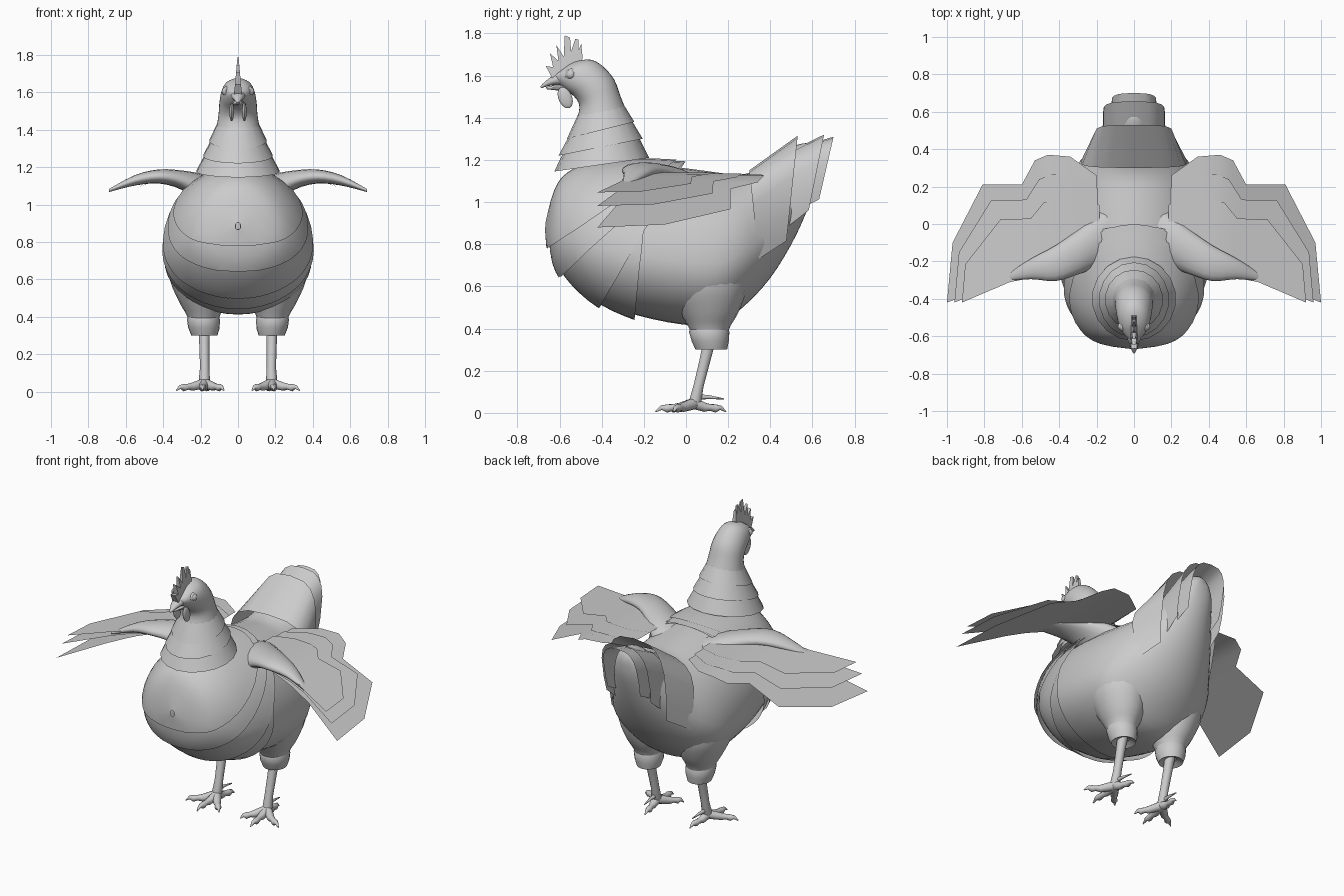
import bpy, bmesh
from math import sin, cos, pi, radians
from mathutils import Vector

cube = bpy.data.objects.get("Cube")
if cube:
    bpy.data.objects.remove(cube, do_unlink=True)


def finish(name, bm, mirror=False, angle=40, fix=True):
    if fix:
        bmesh.ops.recalc_face_normals(bm, faces=bm.faces)
    mesh = bpy.data.meshes.new(name)
    bm.to_mesh(mesh)
    bm.free()
    obj = bpy.data.objects.new(name, mesh)
    bpy.context.collection.objects.link(obj)
    bpy.ops.object.select_all(action='DESELECT')
    obj.select_set(True)
    bpy.context.view_layer.objects.active = obj
    bpy.ops.object.shade_smooth_by_angle(angle=radians(angle))
    if mirror:
        obj.modifiers.new("Mirror", 'MIRROR').use_mirror_merge = False
    return obj


def loft_mesh(rings, closed=True, caps=True):
    bm = bmesh.new()
    rows = [[bm.verts.new(p) for p in ring] for ring in rings]
    n = len(rows[0])
    for a, b in zip(rows, rows[1:]):
        for i in range(n if closed else n - 1):
            j = (i + 1) % n
            bm.faces.new((a[i], a[j], b[j], b[i]))
    if caps and closed:
        bm.faces.new(rows[0])
        bm.faces.new(rows[-1])
    return bm


def smooth_rows(rows, steps):
    """Catmull-Rom interpolation between rows of numbers."""
    out = []
    for k in range(len(rows) - 1):
        quad = [rows[max(0, min(len(rows) - 1, k + d))] for d in (-1, 0, 1, 2)]
        for s in range(steps):
            t = s / steps
            out.append([b + t / 2 * (c - a + t * (2*a - 5*b + 4*c - d + t * (3*(b - c) + d - a)))
                        for a, b, c, d in zip(*quad)])
    return out + [list(rows[-1])]


def section(py, pz, qy, qz, w, widest=0.5, n=32, arc=pi, square=1):
    """Oval around the chord p-q in the middle plane; arc < pi leaves it open."""
    p, q = Vector((0, py, pz)), Vector((0, qy, qz))
    mid = q.lerp(p, widest)
    count = n if arc == pi else n + 1
    ring = []
    for i in range(count):
        t = -arc + 2 * arc * i / n
        s, c = sin(t), cos(t)
        s, c = (abs(v) ** square * (1 if v > 0 else -1) for v in (s, c))
        ring.append(mid + (p - mid) * c if c > 0 else mid - (q - mid) * c)
        ring[-1].x = w * s
    return ring


def oval(center, u, v, n=16):
    c, u, v = Vector(center), Vector(u), Vector(v)
    return [c + u * cos(2 * pi * i / n) + v * sin(2 * pi * i / n) for i in range(n)]


def tube(name, points, radii, n=10):
    pts = [Vector(p) for p in points]
    rings = []
    for i, (p, r) in enumerate(zip(pts, radii)):
        d = (pts[min(i + 1, len(pts) - 1)] - pts[max(i - 1, 0)]).normalized()
        side = d.cross(Vector((0.1, 0.2, 1)) if abs(d.z) < 0.8 else Vector((0, 1, 0))).normalized()
        rings.append(oval(p, side * r, d.cross(side) * r, n))
    return finish(name, loft_mesh(rings), mirror=True, angle=60)


def ball(name, center, size, tilt=0.0):
    bm = bmesh.new()
    bmesh.ops.create_uvsphere(bm, u_segments=16, v_segments=10, radius=1)
    for v in bm.verts:
        x, y, z = (a * b for a, b in zip(v.co, size))
        v.co = Vector((x, y + tilt * z, z)) + Vector(center)
    return finish(name, bm, mirror=True)


# Body: slanted sections from breast to tail, top point, bottom point, half width
BODY = [(-.64, .9, -.64, .87, .01), (-.61, 1.05, -.61, .72, .17), (-.55, 1.13, -.54, .62, .26),
        (-.42, 1.18, -.4, .52, .335), (-.2, 1.18, -.22, .46, .38), (0, 1.16, -.02, .42, .395),
        (.15, 1.14, .15, .42, .385), (.25, 1.13, .28, .51, .34), (.33, 1.15, .4, .64, .26),
        (.42, 1.2, .5, .8, .19), (.5, 1.26, .57, .95, .13), (.58, 1.28, .62, 1.1, .08),
        (.62, 1.25, .63, 1.2, .03)]


def body_rings(rows):
    return [section(*row, widest=.4, n=40) for row in smooth_rows(rows, 3)]


finish("body", loft_mesh(body_rings(BODY)))

# Breast feather layers: front of the body cut on a slanted line and flared at the hem
LAYERS = [("upper", -.65, .77, -.3, 1.0, .016, .02), ("middle", -.6, .64, -.28, .92, .011, .022),
          ("lower", -.42, .49, -.2, .85, .007, .02), ("rear", -.24, .44, -.2, .85, .003, .022)]
for label, y0, z0, y1, z1, base, flare in LAYERS:
    bm = loft_mesh(body_rings(BODY[:7]), caps=False)
    bmesh.ops.recalc_face_normals(bm, faces=bm.faces)
    normal = Vector((0, z1 - z0, y0 - y1)).normalized()
    origin = Vector((0, y0, z0))
    bmesh.ops.bisect_plane(bm, geom=bm.verts[:] + bm.edges[:] + bm.faces[:],
                           plane_co=origin, plane_no=normal, clear_outer=True)
    bm.normal_update()
    for v, nrm in [(v, v.normal.copy()) for v in bm.verts]:
        edge = max(0, 1 + (v.co - origin).dot(normal) / .22)
        v.co += nrm * (base + flare * edge)
    finish(label + "_breast_feathers", bm, fix=False)

# Neck and head
HEAD = [(-.2, 1.22, -.59, 1.16, .19), (-.27, 1.4, -.53, 1.36, .125), (-.31, 1.5, -.505, 1.45, .105),
        (-.34, 1.58, -.53, 1.5, .1), (-.39, 1.64, -.57, 1.53, .093), (-.45, 1.675, -.6, 1.555, .08),
        (-.53, 1.665, -.62, 1.575, .055), (-.585, 1.63, -.63, 1.595, .02)]
finish("head_and_neck", loft_mesh([section(*r) for r in smooth_rows(HEAD, 3)]), angle=60)

# Neck feather collars
COLLARS = [("upper", (-.3, 1.47, -.51, 1.42, .105), (-.245, 1.38, -.565, 1.3, .155)),
           ("middle", (-.265, 1.4, -.54, 1.34, .13), (-.205, 1.3, -.605, 1.22, .188)),
           ("lower", (-.23, 1.32, -.57, 1.26, .165), (-.175, 1.21, -.625, 1.145, .225))]
for label, top, hem in COLLARS:
    finish(label + "_neck_collar",
           loft_mesh([section(*top, n=18), section(*hem, n=18)], caps=False))

# Comb: spiked blade that thins toward the tips
COMB = [(-.63, 1.58), (-.665, 1.645), (-.63, 1.64), (-.645, 1.705), (-.605, 1.67), (-.615, 1.745),
        (-.58, 1.69), (-.575, 1.79), (-.55, 1.78), (-.545, 1.715), (-.525, 1.775), (-.51, 1.77),
        (-.51, 1.72), (-.497, 1.75), (-.49, 1.68), (-.51, 1.64)]
sides = [[(s * (.02 - .09 * (z - 1.6)), y, z) for y, z in COMB] for s in (-1, 1)]
finish("comb", loft_mesh(sides), angle=20)

# Beak, upper hooked and lower
UPPER_BEAK = [(-.57, 1.62, -.57, 1.55, .045), (-.62, 1.605, -.615, 1.555, .035),
              (-.665, 1.575, -.655, 1.55, .02), (-.692, 1.548, -.685, 1.54, .006)]
LOWER_BEAK = [(-.57, 1.56, -.57, 1.525, .035), (-.62, 1.555, -.615, 1.53, .025),
              (-.665, 1.545, -.66, 1.535, .008)]
for label, rows in (("upper_beak", UPPER_BEAK), ("lower_beak", LOWER_BEAK)):
    finish(label, loft_mesh([section(*r, n=14) for r in smooth_rows(rows, 2)]))

# Eyes and wattles
ball("eyes", (.069, -.547, 1.605), (.018, .021, .021))
ball("eyelids", (.064, -.545, 1.605), (.014, .03, .028))
ball("wattles", (.034, -.573, 1.495), (.012, .034, .05), tilt=-.25)

# Tail feather hoods, open underneath
HOODS = [("front", (.3, 1.15, .36, .6, .285), (.53, 1.315, .46, .66, .205)),
         ("middle", (.45, 1.22, .42, .72, .17), (.655, 1.32, .56, .85, .165)),
         ("rear", (.5, 1.25, .5, .85, .13), (.7, 1.31, .61, .92, .12))]
for label, root, tip in HOODS:
    rings = [section(*r, n=12, arc=1.95, square=.65) for r in (root, tip)]
    finish(label + "_tail_feathers", loft_mesh(rings, closed=False))

# Wing feather sheets: paired leading and trailing edge points
WING = [(.2, -.18, .2, .26), (.33, -.25, .34, .36), (.44, -.29, .46, .37), (.52, -.29, .53, .34),
        (.6, -.29, .6, .21), (.72, -.31, .81, .21), (1, -.42, .97, -.1)]
for label, reach, chord, droop, lift in (("lower", 1, 1, .455, 1.13), ("middle", .96, .84, .3, 1.135),
                                         ("upper", .92, .64, .2, 1.14)):
    columns = []
    for lx, ly, tx, ty in WING:
        tx, ty = lx + (tx - lx) * chord, ly + (ty - ly) * chord
        columns.append([(x * reach, y, lift - droop * max(0, x * reach - .45))
                        for x, y in ((lx, ly), (tx, ty))])
    finish(label + "_wing_feathers", loft_mesh(columns, closed=False), mirror=True)

# Wing arms: x, y, z, depth, thickness
ARM = [(.08, -.06, 1.0, .2, .13), (.2, -.09, 1.08, .15, .085), (.3, -.15, 1.13, .12, .052),
       (.42, -.21, 1.15, .095, .038), (.55, -.24, 1.13, .055, .028), (.69, -.29, 1.075, .015, .008)]
finish("wing_arms", loft_mesh([oval((x, y, z), (0, d, 0), (0, 0, h))
                               for x, y, z, d, h in smooth_rows(ARM, 3)]), mirror=True, angle=60)


# Thighs and feather cuffs: x, y, z, radius across, radius along
def leg_loft(name, rows, caps):
    rings = [oval((x, y, z), (a, 0, 0), (0, b, 0), 20) for x, y, z, a, b in rows]
    finish(name, loft_mesh(rings, caps=caps), mirror=True)


THIGH = [(.19, .09, .74, .185, .2), (.2, .1, .6, .165, .19), (.19, .11, .48, .125, .14),
         (.185, .11, .41, .09, .1), (.185, .115, .35, .07, .075)]
leg_loft("thighs", smooth_rows(THIGH, 3), True)
leg_loft("leg_cuffs", [(.185, .11, .41, .08, .085), (.185, .11, .385, .088, .096),
                       (.182, .115, .34, .084, .088), (.18, .12, .3, .07, .075),
                       (.18, .12, .32, .03, .035)], False)

# Shanks, toes and spurs
tube("shanks", [(.18, .12, .38), (.18, .09, .25), (.178, .06, .13), (.18, .045, .06), (.18, .035, .03)],
     [.032, .027, .025, .03, .026])
TOES = {"middle": [(.185, -.03), (.19, -.09), (.19, -.145)],
        "outer": [(.245, -.015), (.29, -.04), (.33, -.06)],
        "inner": [(.13, -.025), (.1, -.06), (.075, -.085)],
        "back": [(.175, .09), (.165, .14), (.16, .19)]}
for label, ((ax, ay), (bx, by), (cx, cy)) in TOES.items():
    path = [(.18, .04, .045), (ax, ay, .026), ((ax + bx) / 2, (ay + by) / 2, .026),
            (bx, by, .021), ((bx + cx) / 2, (by + cy) / 2, .024), (cx, cy, .006)]
    tube(label + "_toes", path, [.028, .022, .016, .02, .011, .003])
tube("spurs", [(.18, .045, .075), (.175, .11, .075), (.17, .18, .066)], [.015, .009, .003], 8)
